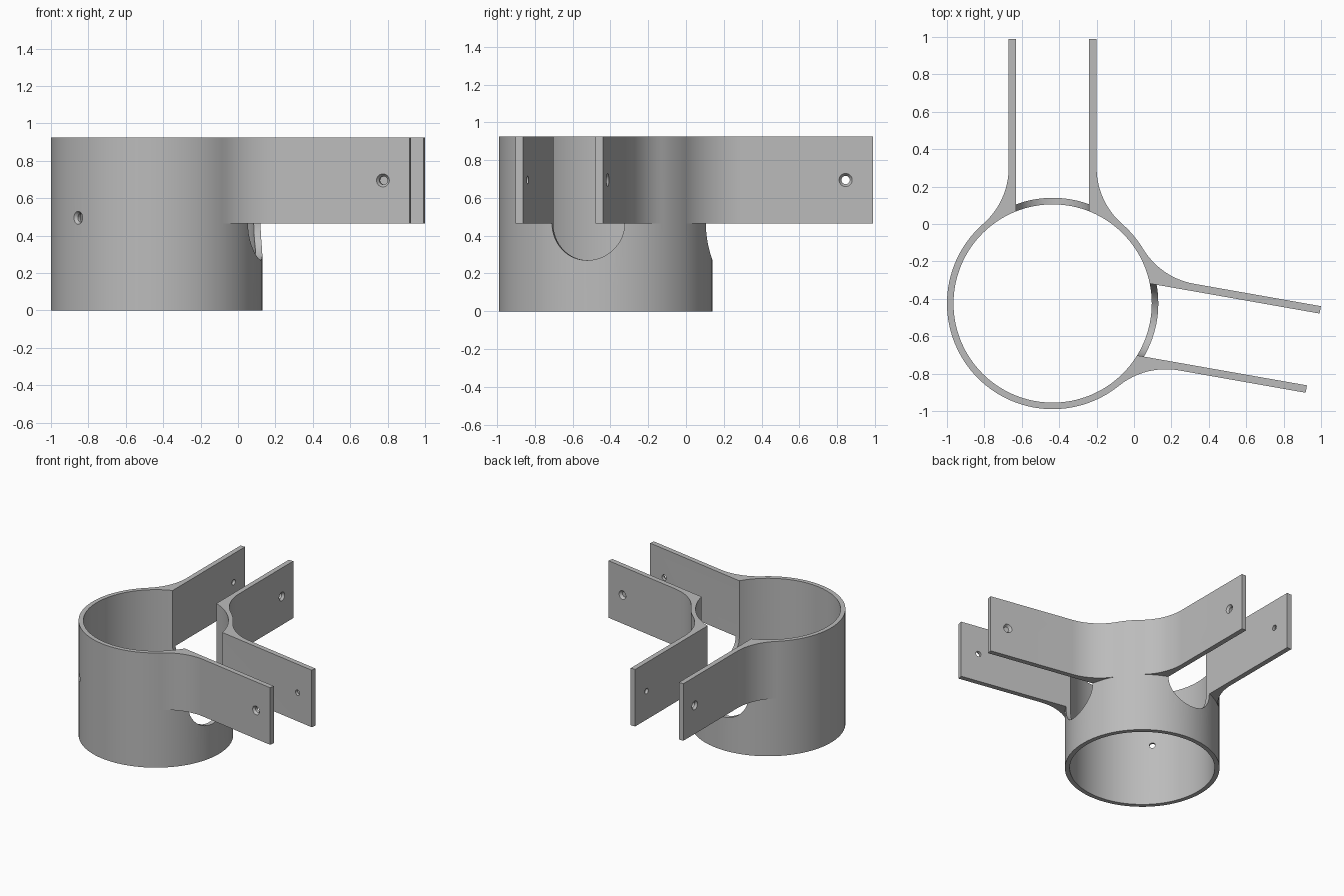
import bpy, bmesh
from math import sin, cos, pi, radians, sqrt, atan2
from mathutils import Matrix, Vector

cube = bpy.data.objects.get("Cube")
if cube:
    bpy.data.objects.remove(cube, do_unlink=True)

CENTRE = Vector((-0.435, -0.425, 0))
R_OUT, R_IN, HEIGHT = 0.565, 0.53, 0.925
ARM_Z, ARM_END = 0.465, 1.415
GAP, OUTER, FILLET = 0.195, 0.235, 0.4
YOKE_ANGLES = (0, radians(-100))

grey = bpy.data.materials.new("grey plastic")
grey.use_nodes = True
colour = (0.5, 0.5, 0.5, 1)
grey.diffuse_color = colour
grey.node_tree.nodes["Principled BSDF"].inputs["Base Color"].default_value = colour


def make_prism(name, points, shift, matrix=Matrix()):
    """Extrude a closed outline of 3D points along shift."""
    bm = bmesh.new()
    face = bm.faces.new([bm.verts.new(p) for p in points])
    extruded = bmesh.ops.extrude_face_region(bm, geom=[face], use_keep_orig=True)
    moved = [v for v in extruded["geom"] if isinstance(v, bmesh.types.BMVert)]
    bmesh.ops.translate(bm, verts=moved, vec=shift)
    bmesh.ops.recalc_face_normals(bm, faces=bm.faces)
    return finish(name, bm, matrix)


def finish(name, bm, matrix):
    mesh = bpy.data.meshes.new(name)
    bm.to_mesh(mesh)
    bm.free()
    mesh.transform(Matrix.Translation(CENTRE) @ matrix)
    mesh.materials.append(grey)
    obj = bpy.data.objects.new(name, mesh)
    bpy.context.collection.objects.link(obj)
    return obj


def make_cone(name, r1, r2, start, end, segments=32, matrix=Matrix()):
    """Cylinder or cone running between two points."""
    start, end = Vector(start), Vector(end)
    axis = end - start
    turn = axis.to_track_quat('Z', 'Y').to_matrix().to_4x4()
    bm = bmesh.new()
    bmesh.ops.create_cone(bm, cap_ends=True, segments=segments, radius1=r1, radius2=r2,
                          depth=axis.length,
                          matrix=Matrix.Translation((start + end) / 2) @ turn)
    return finish(name, bm, matrix)


def combine(target, other, operation):
    mod = target.modifiers.new(operation, 'BOOLEAN')
    mod.operation, mod.solver, mod.object = operation, 'EXACT', other
    bpy.context.view_layer.objects.active = target
    bpy.ops.object.modifier_apply(modifier=mod.name)
    bpy.data.objects.remove(other, do_unlink=True)


def countersunk_hole(target, outside, inward, matrix=Matrix()):
    """Small through hole with a flared mouth on the outside."""
    p, d = Vector(outside), Vector(inward)
    combine(target, make_cone("hole_cutter", 0.022, 0.022, p - d * 0.03, p + d * 0.08,
                              24, matrix), 'DIFFERENCE')
    combine(target, make_cone("flare_cutter", 0.05, 0.02, p - d * 0.02, p + d * 0.02,
                              24, matrix), 'DIFFERENCE')


# Solid collar body
collar = make_cone("collar_with_arms", R_OUT, R_OUT, (0, 0, 0), (0, 0, HEIGHT), 128)

# Yoke outline: two arms blended into the collar by tangent arcs
fillet_y = sqrt((R_OUT + FILLET) ** 2 - (OUTER + FILLET) ** 2)
fillet_x = OUTER + FILLET
a0 = atan2(-fillet_y, -fillet_x)
side = [(fillet_x + FILLET * cos(a), fillet_y + FILLET * sin(a))
        for a in (a0 + (-pi - a0) * i / 16 for i in range(17))]
side.append((OUTER, ARM_END))
outline = [(0, 0)] + side + [(-x, y) for x, y in reversed(side)]
yoke = [(x, y, ARM_Z) for x, y in outline]

for angle in YOKE_ANGLES:
    turn = Matrix.Rotation(angle, 4, 'Z')
    combine(collar, make_prism("yoke", yoke, (0, 0, HEIGHT - ARM_Z), turn), 'UNION')

# Bore through the collar
combine(collar, make_cone("bore_cutter", R_IN, R_IN, (0, 0, -0.1), (0, 0, 1.1), 128),
        'DIFFERENCE')

# Round-bottomed slots between each pair of arms, and the arm holes
slot = [(GAP * cos(a), 0.2, ARM_Z + GAP * sin(a))
        for a in (pi + pi * i / 32 for i in range(33))]
slot += [(GAP, 0.2, 1.1), (-GAP, 0.2, 1.1)]
for angle in YOKE_ANGLES:
    turn = Matrix.Rotation(angle, 4, 'Z')
    combine(collar, make_prism("slot_cutter", slot, (0, 1.4, 0), turn), 'DIFFERENCE')
    for s in (-1, 1):
        countersunk_hole(collar, (s * OUTER, 1.27, 0.695), (-s, 0, 0), turn)

# Fixing hole in the collar wall, opposite the arms
a = radians(222)
countersunk_hole(collar, (R_OUT * cos(a), R_OUT * sin(a), 0.495), (-cos(a), -sin(a), 0))

# Smooth curved walls, crisp edges
bpy.ops.object.select_all(action='DESELECT')
collar.select_set(True)
bpy.context.view_layer.objects.active = collar
bpy.ops.object.shade_smooth_by_angle(angle=radians(25))
